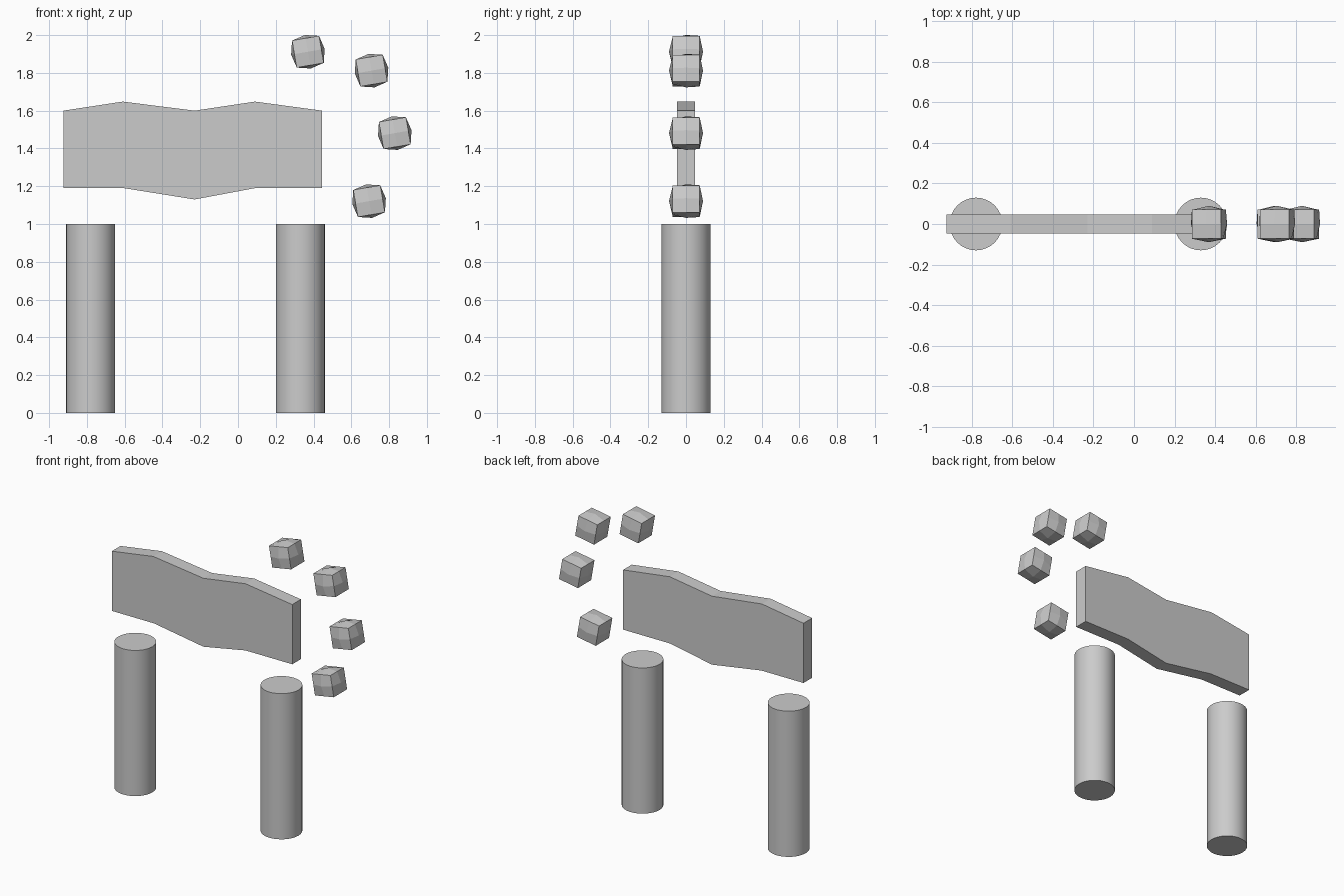
import bpy, bmesh
from math import radians

if "Cube" in bpy.data.objects:
    bpy.data.objects.remove(bpy.data.objects["Cube"])


def add_object(name, bm):
    bmesh.ops.recalc_face_normals(bm, faces=bm.faces)
    mesh = bpy.data.meshes.new(name)
    bm.to_mesh(mesh)
    bm.free()
    obj = bpy.data.objects.new(name, mesh)
    bpy.context.collection.objects.link(obj)
    return obj


# Two round posts
for name, x in (("left_post", -0.78), ("right_post", 0.33)):
    bpy.ops.mesh.primitive_cylinder_add(vertices=32, radius=0.13, depth=1, location=(x, 0, 0.5))
    bpy.context.object.name = name
    bpy.ops.object.shade_smooth_by_angle(angle=radians(30))

# Wavy board floating above the posts
profile = [(-0.925, 1.6), (-0.61, 1.648), (-0.23, 1.6), (0.09, 1.648), (0.445, 1.6),
           (0.445, 1.19), (0.09, 1.19), (-0.23, 1.13), (-0.605, 1.19), (-0.925, 1.19)]
half = 0.047
bm = bmesh.new()
face = bm.faces.new([bm.verts.new((x, -half, z)) for x, z in profile])
ext = bmesh.ops.extrude_face_region(bm, geom=[face], use_keep_orig=True)
bmesh.ops.translate(bm, vec=(0, 2 * half, 0),
                    verts=[v for v in ext["geom"] if isinstance(v, bmesh.types.BMVert)])
add_object("board", bm)

# Arc of tilted cubes whose face centres bulge outward
side, bulge = 0.145, 0.09
for i, (x, z) in enumerate([(0.37, 1.912), (0.707, 1.812), (0.83, 1.481), (0.694, 1.121)]):
    bm = bmesh.new()
    bmesh.ops.create_cube(bm, size=side)
    bmesh.ops.subdivide_edges(bm, edges=bm.edges[:], cuts=1, use_grid_fill=True)
    for v in bm.verts:
        if sum(abs(c) > 0.01 for c in v.co) == 1:
            v.co = v.co.normalized() * bulge
    cube = add_object(f"arc_cube_{i + 1}", bm)
    cube.location = (x, 0, z)
    cube.rotation_euler.y = radians(-10)
